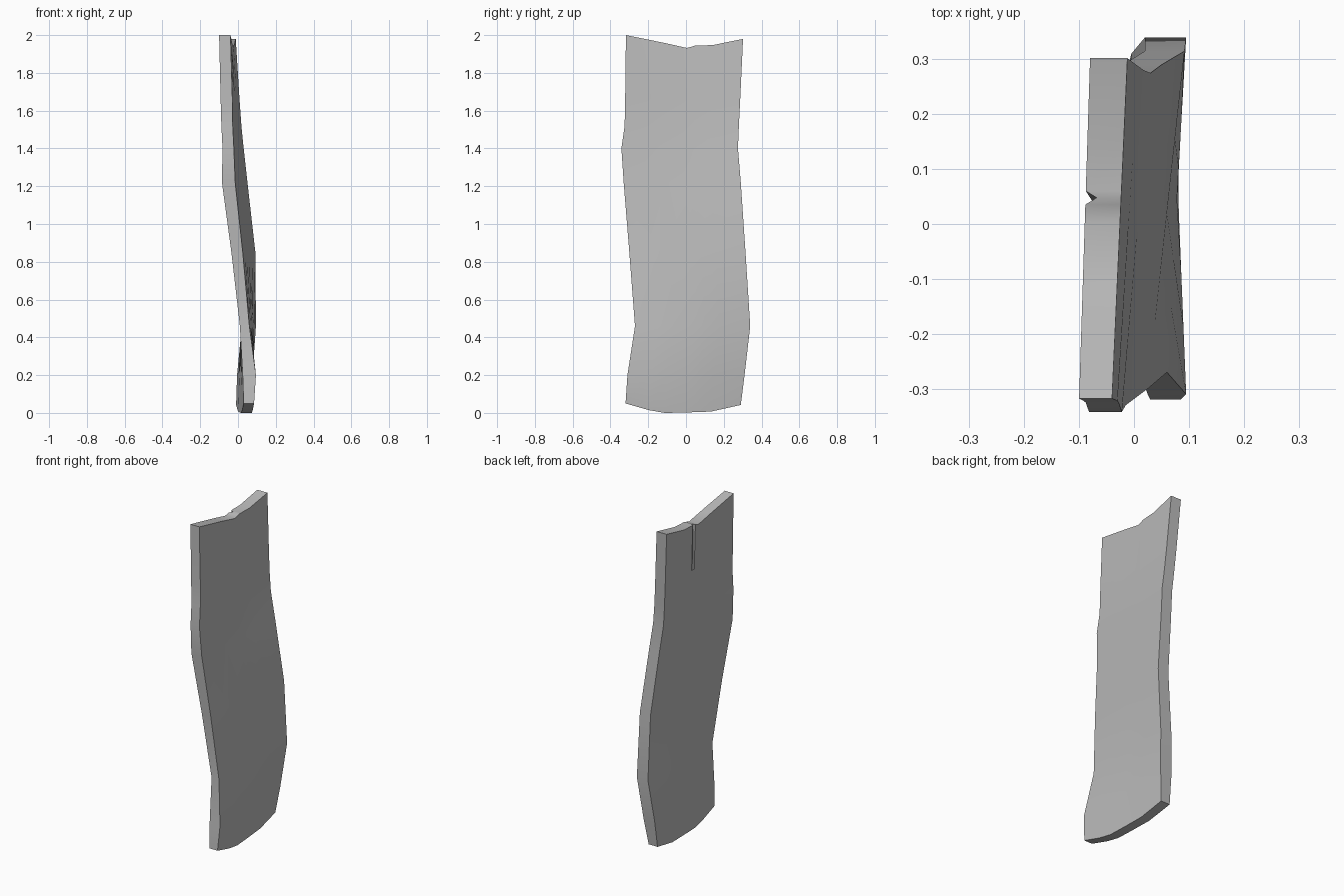
import bpy, bmesh, math

cube = bpy.data.objects.get("Cube")
if cube:
    bpy.data.objects.remove(cube, do_unlink=True)

# Weathered grey wood
wood = bpy.data.materials.new("weathered_grey")
wood.use_nodes = True
colour = (0.5, 0.5, 0.5, 1)
wood.diffuse_color = colour
wood.node_tree.nodes["Principled BSDF"].inputs["Base Color"].default_value = colour

# Cross-sections up the plank: z, front edge (y, x min, x max), back edge (same)
rows = [
    (0.05, (-0.32, 0.03, 0.085), (0.29, -0.01, 0.05)),
    (0.20, (-0.31, 0.025, 0.095), (0.31, -0.005, 0.07)),
    (0.46, (-0.27, 0.01, 0.06), (0.34, 0.02, 0.095)),
    (0.85, (-0.30, -0.035, 0.025), (0.315, 0.02, 0.092)),
    (1.22, (-0.33, -0.085, -0.015), (0.29, -0.02, 0.05)),
    (1.40, (-0.342, -0.082, -0.022), (0.275, -0.04, 0.03)),
    (1.52, (-0.325, -0.088, -0.028), (0.28, -0.05, 0.018)),
    (1.66, (-0.322, -0.092, -0.03), (0.287, -0.06, 0.008)),
    (1.98, (-0.318, -0.10, -0.04), (0.302, -0.08, -0.012)),
]
# Columns across the plank: fraction from front to back, bottom z, top z
cols = [(0, 0.05, 2.0), (0.2, 0.015, 1.975), (0.34, 0.0, 1.957),
        (0.52, 0.002, 1.932), (0.57, 0.003, 1.94), (0.59, 0.004, 1.945),
        (0.61, 0.004, 1.945), (0.74, 0.007, 1.947), (1, 0.042, 1.98)]
CRACK = 5


def mix(a, b, t):
    return a + (b - a) * t


bm = bmesh.new()
last = len(rows) - 1
sides = ([], [])
for r, (z, front, back) in enumerate(rows):
    for side, grid in enumerate(sides):
        line = []
        for c, (t, low, high) in enumerate(cols):
            x = mix(front[side + 1], back[side + 1], t)
            if side == 0 and r == last and c == CRACK:
                x += 0.02      # split opening at the top end
            height = low if r == 0 else high if r == last else z
            line.append(bm.verts.new((x, mix(front[0], back[0], t), height)))
        grid.append(line)

# Broad faces
for grid in sides:
    for r in range(last):
        for c in range(len(cols) - 1):
            bm.faces.new((grid[r][c], grid[r][c + 1],
                          grid[r + 1][c + 1], grid[r + 1][c]))

# Rim joining the two broad faces: bottom, top, front and back edges
left, right = sides
rims = [[(g[0], g[last]) for g in sides]]
for r in (0, last):
    for c in range(len(cols) - 1):
        bm.faces.new((left[r][c], left[r][c + 1], right[r][c + 1], right[r][c]))
for c in (0, -1):
    for r in range(last):
        bm.faces.new((left[r][c], left[r + 1][c], right[r + 1][c], right[r][c]))
bmesh.ops.recalc_face_normals(bm, faces=bm.faces)

mesh = bpy.data.meshes.new("plank")
bm.to_mesh(mesh)
bm.free()
mesh.materials.append(wood)
plank = bpy.data.objects.new("plank", mesh)
bpy.context.collection.objects.link(plank)

# Smooth bends, crisp rim
bpy.ops.object.select_all(action="DESELECT")
plank.select_set(True)
bpy.context.view_layer.objects.active = plank
bpy.ops.object.shade_smooth_by_angle(angle=math.radians(30))
